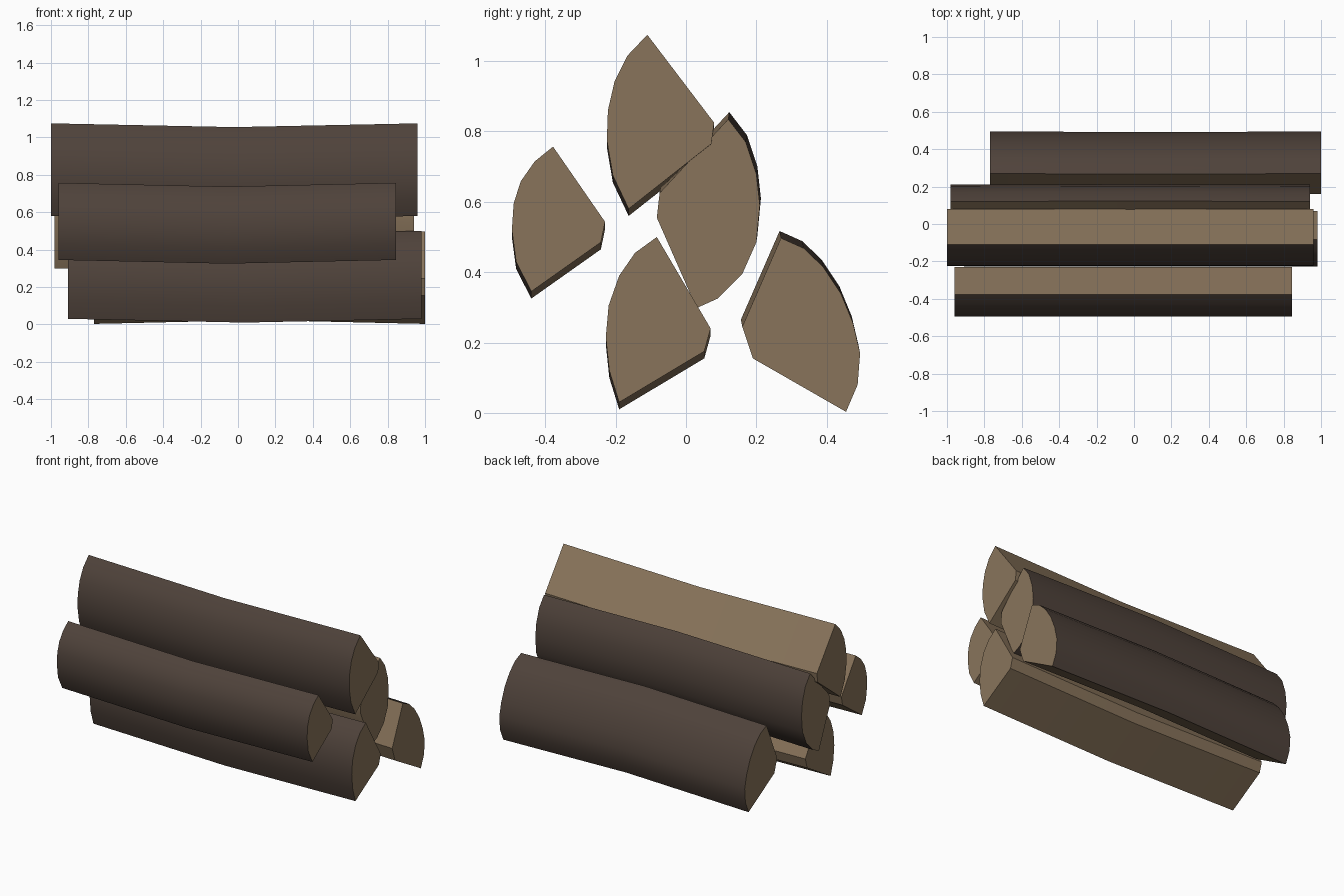
import bpy
import bmesh
import math

if "Cube" in bpy.data.objects:
    bpy.data.objects.remove(bpy.data.objects["Cube"])


def material(name, rgb):
    m = bpy.data.materials.new(name)
    m.diffuse_color = (*rgb, 1.0)
    m.use_nodes = True
    m.node_tree.nodes["Principled BSDF"].inputs["Base Color"].default_value = m.diffuse_color
    return m


BARK = material("dark bark", (0.078, 0.055, 0.043))
WOOD = material("split wood", (0.250, 0.175, 0.105))


def split_log(name, x0, x1, bend, bark, core):
    """Wedge section (bark arc, then heart corners) run along x with a bent middle."""
    section = bark + core
    n = len(section)
    bm = bmesh.new()
    rings = []
    for x, (dy, dz) in ((x0, (0, 0)), ((x0 + x1) / 2, bend), (x1, (0, 0))):
        rings.append([bm.verts.new((x, y + dy, z + dz)) for y, z in section])
    # sides: bark along the arc, bare wood on the split faces
    for a, b in zip(rings, rings[1:]):
        for i in range(n):
            j = (i + 1) % n
            f = bm.faces.new((a[i], a[j], b[j], b[i]))
            f.material_index = 0 if i < len(bark) - 1 else 1
    # sawn ends
    for ring in (rings[0], rings[-1]):
        bm.faces.new(ring).material_index = 1
    bmesh.ops.recalc_face_normals(bm, faces=bm.faces)
    mesh = bpy.data.meshes.new(name)
    bm.to_mesh(mesh)
    bm.free()
    mesh.materials.append(BARK)
    mesh.materials.append(WOOD)
    ob = bpy.data.objects.new(name, mesh)
    bpy.context.collection.objects.link(ob)
    bpy.context.view_layer.objects.active = ob
    ob.select_set(True)
    bpy.ops.object.shade_smooth_by_angle(angle=math.radians(35))
    ob.select_set(False)


# top of the pile
split_log("top_log", -1.0, 0.96, (0.0, -0.02),
          [(-0.11, 1.075), (-0.167, 1.015), (-0.203, 0.943), (-0.222, 0.86),
           (-0.225, 0.775), (-0.208, 0.675), (-0.163, 0.58)],
          [(0.072, 0.765), (0.08, 0.825)])

# front of the pile
split_log("front_log", -0.96, 0.845, (0.0, -0.02),
          [(-0.378, 0.757), (-0.43, 0.715), (-0.47, 0.658), (-0.49, 0.595),
           (-0.495, 0.52), (-0.483, 0.43), (-0.44, 0.345)],
          [(-0.242, 0.485), (-0.23, 0.543)])

# bottom front
split_log("bottom_front_log", -0.91, 0.98, (0.0, -0.02),
          [(-0.083, 0.5), (-0.145, 0.455), (-0.19, 0.39), (-0.22, 0.305),
           (-0.228, 0.215), (-0.218, 0.12), (-0.19, 0.03)],
          [(0.052, 0.175), (0.07, 0.24)])

# bottom back
split_log("bottom_back_log", -0.77, 1.0, (-0.004, 0.02),
          [(0.27, 0.497), (0.335, 0.468), (0.39, 0.415), (0.44, 0.34),
           (0.475, 0.255), (0.495, 0.17), (0.488, 0.08), (0.455, 0.003)],
          [(0.19, 0.155), (0.16, 0.245)])

# middle of the pile
split_log("middle_log", -0.98, 0.94, (0.003, 0.02),
          [(0.12, 0.835), (0.17, 0.77), (0.2, 0.68), (0.21, 0.59),
           (0.2, 0.485), (0.16, 0.395), (0.09, 0.325), (0.03, 0.298)],
          [(-0.083, 0.555), (-0.075, 0.625)])
